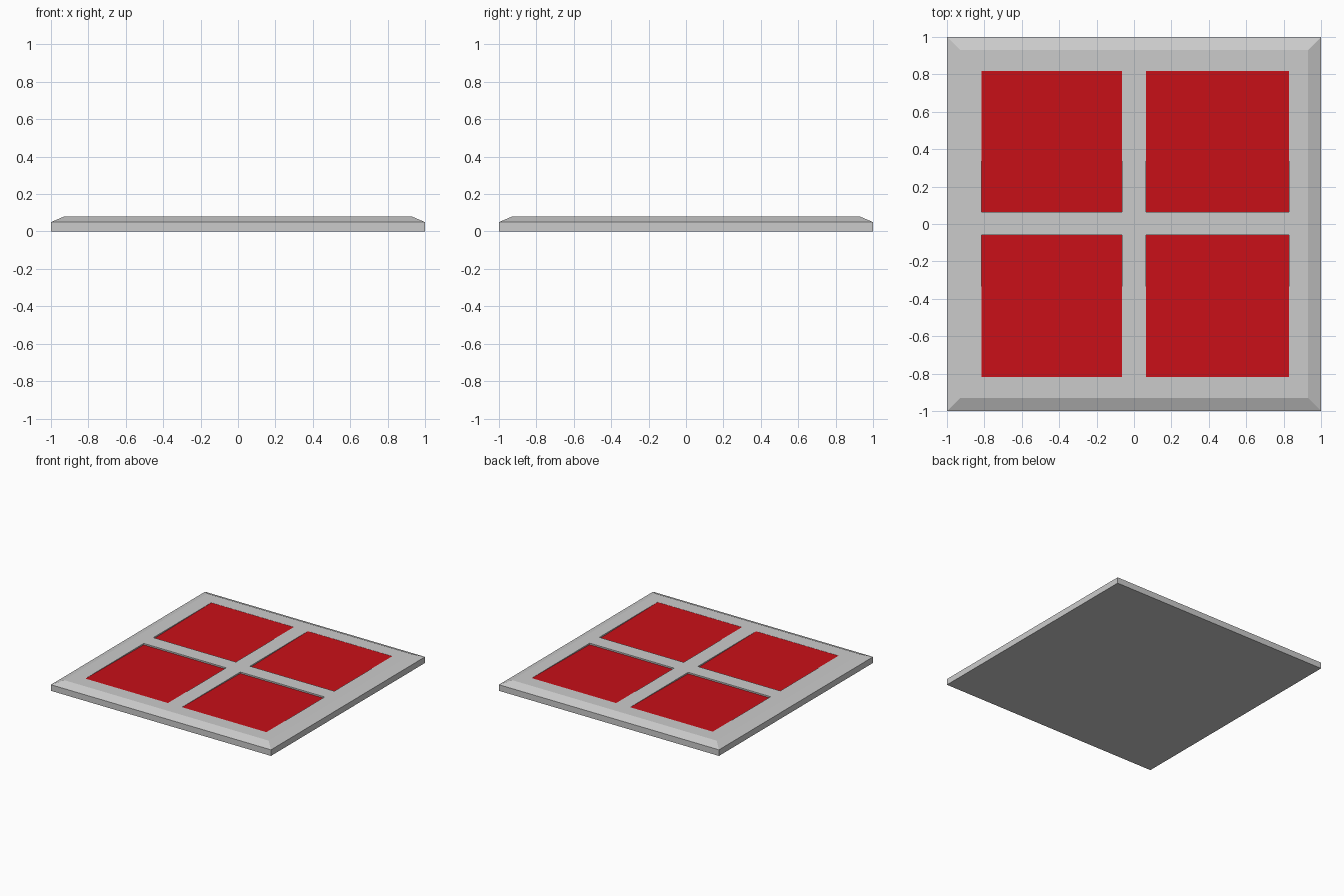
import bpy, bmesh

if "Cube" in bpy.data.objects:
    bpy.data.objects.remove(bpy.data.objects["Cube"])

TOP, RIM, DEPTH = 0.08, 0.05, 0.012
XS = [-0.93, -0.815, -0.065, 0.063, 0.83, 0.93]
YS = [-0.93, -0.817, -0.06, 0.065, 0.817, 0.93]


def add_object(name, bm, mat=None):
    mesh = bpy.data.meshes.new(name)
    bm.to_mesh(mesh)
    bm.free()
    ob = bpy.data.objects.new(name, mesh)
    bpy.context.collection.objects.link(ob)
    if mat:
        mesh.materials.append(mat)
    return ob


def floor_z(y):
    # panels sink slightly towards the central crossbar
    return TOP - (DEPTH if abs(y) < 0.1 else 0.001)


red = bpy.data.materials.new("red")
red.diffuse_color = (0.58, 0.005, 0.009, 1)
red.use_nodes = True
red.node_tree.nodes["Principled BSDF"].inputs["Base Color"].default_value = red.diffuse_color

# frame top: a grid with four openings
bm = bmesh.new()
grid = [[bm.verts.new((x, y, TOP)) for x in XS] for y in YS]
for j in range(5):
    for i in range(5):
        if not (i in (1, 3) and j in (1, 3)):
            bm.faces.new((grid[j][i], grid[j][i + 1],
                          grid[j + 1][i + 1], grid[j + 1][i]))

boundary = [e for e in bm.edges if e.is_boundary]
outer = [e for e in boundary
         if all(max(abs(v.co.x), abs(v.co.y)) > 0.9 for v in e.verts)]
inner = [e for e in boundary if e not in outer]


def extrude(edges):
    geom = bmesh.ops.extrude_edge_only(bm, edges=edges)["geom"]
    verts = [g for g in geom if isinstance(g, bmesh.types.BMVert)]
    return verts, [e for e in geom if isinstance(e, bmesh.types.BMEdge) and e.is_boundary]


# recess walls
verts, _ = extrude(inner)
for v in verts:
    v.co.z = floor_z(v.co.y)

# sloped rim, vertical sides and underside
verts, ring = extrude(outer)
for v in verts:
    v.co = (v.co.x / 0.93, v.co.y / 0.93, RIM)
verts, ring = extrude(ring)
for v in verts:
    v.co.z = 0
bmesh.ops.contextual_create(bm, geom=ring)
bmesh.ops.recalc_face_normals(bm, faces=bm.faces)
if sum(f.normal.z * f.calc_area() for f in bm.faces if f.calc_center_median().z > 0.079) < 0:
    bmesh.ops.reverse_faces(bm, faces=bm.faces)
add_object("frame", bm)

# red panels
for j, row in ((1, "front"), (3, "back")):
    for i, side in ((1, "left"), (3, "right")):
        bm = bmesh.new()
        corners = ((i, j), (i + 1, j), (i + 1, j + 1), (i, j + 1))
        bm.faces.new([bm.verts.new((XS[a], YS[b], floor_z(YS[b]))) for a, b in corners])
        add_object(f"{row}_{side}_panel", bm, red)
